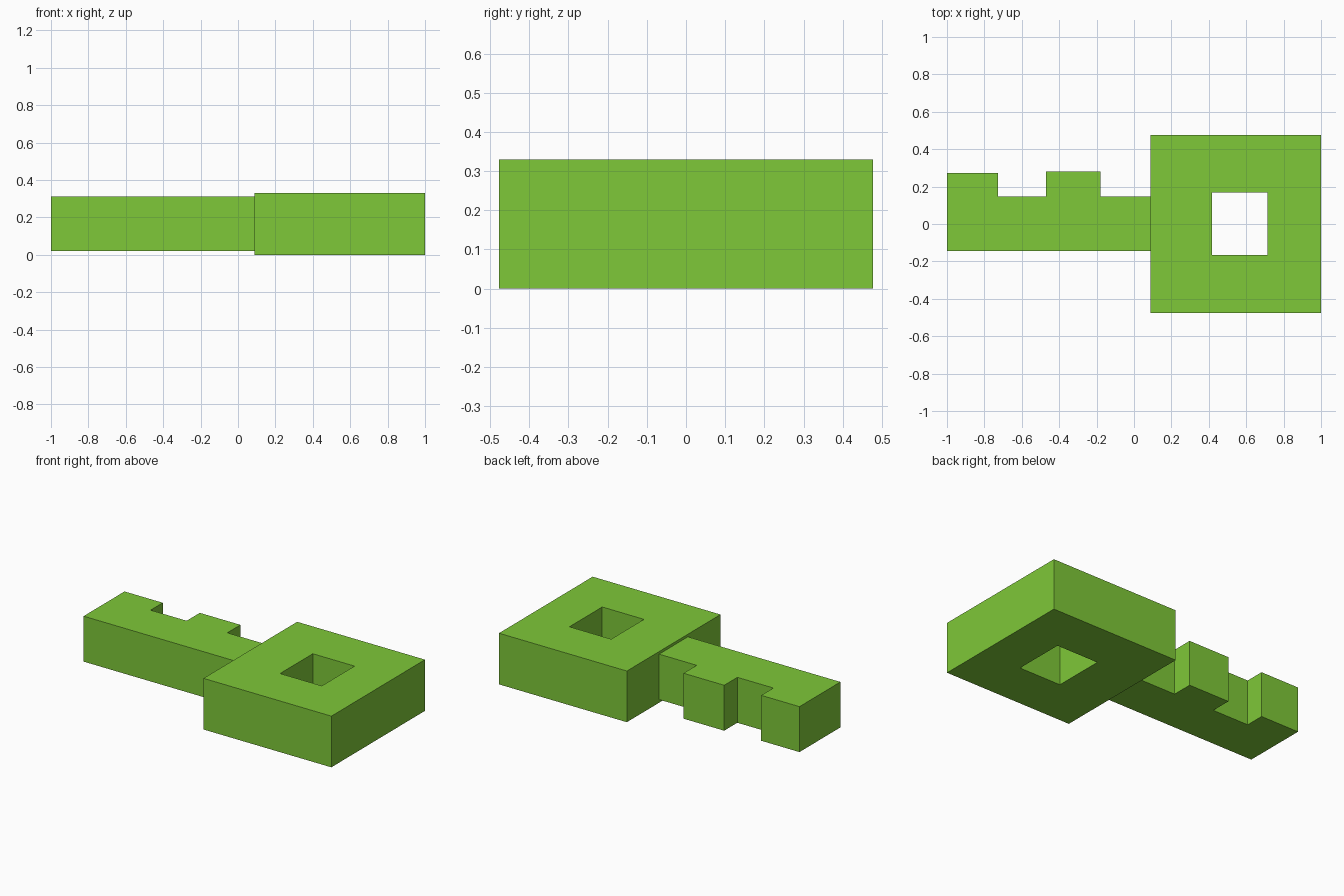
import bpy, bmesh

if "Cube" in bpy.data.objects:
    bpy.data.objects.remove(bpy.data.objects["Cube"])

green = bpy.data.materials.new("green")
green.diffuse_color = (0.21, 0.58, 0.04, 1)
green.use_nodes = True
green.node_tree.nodes["Principled BSDF"].inputs["Base Color"].default_value = green.diffuse_color


def rect(x0, x1, y0, y1):
    return [(x0, y0), (x1, y0), (x1, y1), (x0, y1)]


def extrude_faces(name, polygons, z0, z1):
    """Raise flat polygons that share corners into one solid."""
    bm = bmesh.new()
    for poly in polygons:
        bm.faces.new([bm.verts.new((x, y, z0)) for x, y in poly])
    bmesh.ops.remove_doubles(bm, verts=bm.verts, dist=1e-5)
    new = bmesh.ops.extrude_face_region(bm, geom=bm.faces[:], use_keep_orig=True)
    top = [v for v in new["geom"] if isinstance(v, bmesh.types.BMVert)]
    bmesh.ops.translate(bm, verts=top, vec=(0, 0, z1 - z0))
    bmesh.ops.recalc_face_normals(bm, faces=bm.faces)
    mesh = bpy.data.meshes.new(name)
    bm.to_mesh(mesh)
    bm.free()
    mesh.materials.append(green)
    obj = bpy.data.objects.new(name, mesh)
    bpy.context.collection.objects.link(obj)
    return obj


# Square handle with a rectangular through hole
outer = rect(0.088, 1.0, -0.477, 0.477)
inner = rect(0.416, 0.714, -0.166, 0.168)
ring = [(outer[i], outer[(i + 1) % 4], inner[(i + 1) % 4], inner[i]) for i in range(4)]
extrude_faces("key_handle", ring, 0.0, 0.33)

# Shaft with two teeth on its back edge
shaft = [(-1, -0.145), (0.088, -0.145), (0.088, 0.148),
         (-0.18, 0.148), (-0.18, 0.282), (-0.47, 0.282), (-0.47, 0.148),
         (-0.727, 0.148), (-0.727, 0.272), (-1, 0.272)]
extrude_faces("key_shaft", [shaft], 0.02, 0.313)
